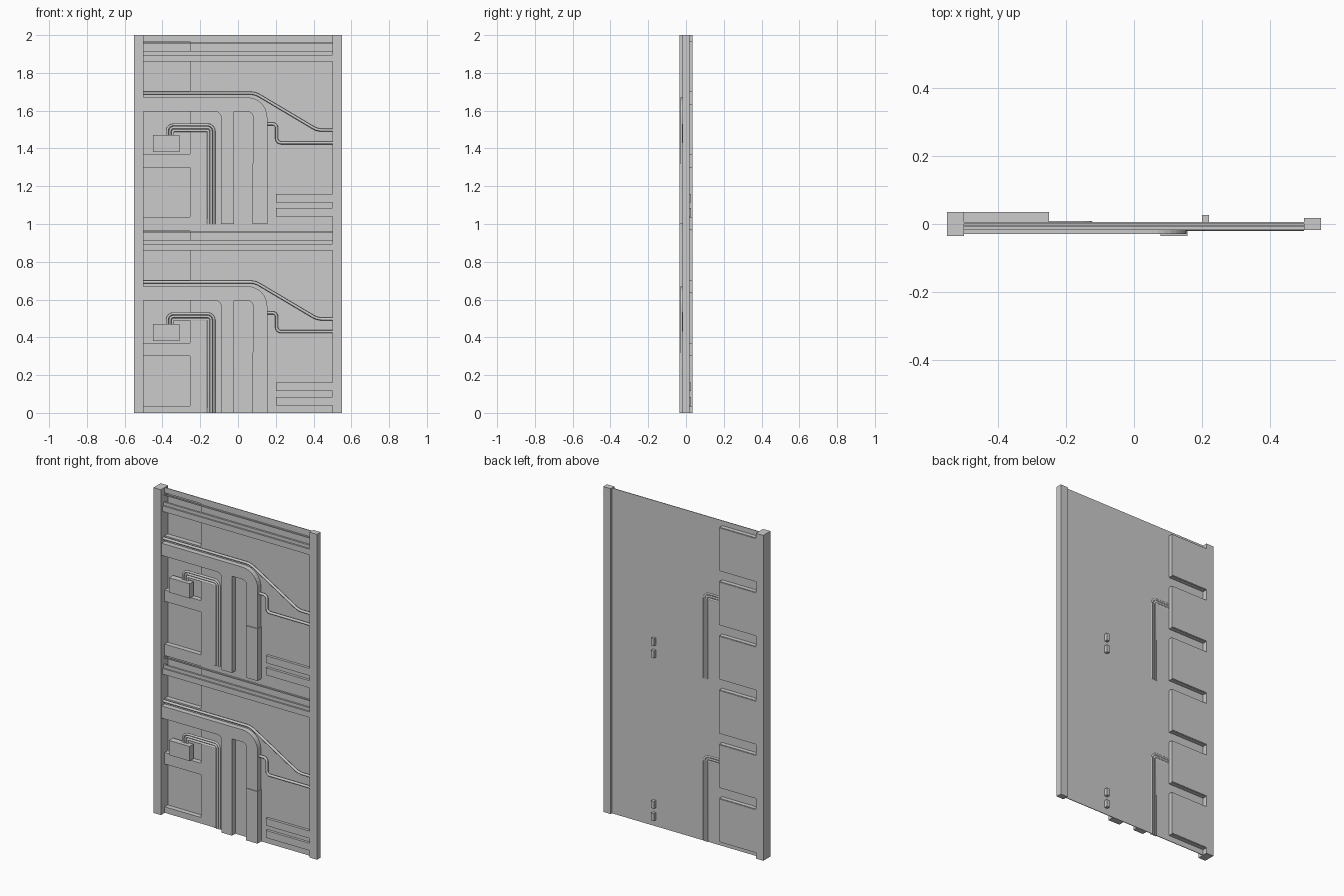
import bpy, bmesh, math
from mathutils import Vector

if "Cube" in bpy.data.objects:
    bpy.data.objects.remove(bpy.data.objects["Cube"])


def boxes(name, specs):
    """One mesh made of boxes given as (x0, x1, y0, y1, z0, z1)."""
    bm = bmesh.new()
    for x0, x1, y0, y1, z0, z1 in specs:
        vs = bmesh.ops.create_cube(bm, size=1)["verts"]
        for v in vs:
            v.co = (x0 + (v.co.x + .5) * (x1 - x0),
                    y0 + (v.co.y + .5) * (y1 - y0),
                    z0 + (v.co.z + .5) * (z1 - z0))
    return finish(name, bm)


def finish(name, bm):
    me = bpy.data.meshes.new(name)
    bm.to_mesh(me)
    bm.free()
    ob = bpy.data.objects.new(name, me)
    bpy.context.collection.objects.link(ob)
    return ob


def slab(name, pts, y0, y1):
    """Extrude an (x, z) outline from y0 to y1."""
    bm = bmesh.new()
    face = bm.faces.new([bm.verts.new((x, y0, z)) for x, z in pts])
    ext = bmesh.ops.extrude_face_region(bm, geom=[face])
    for v in ext["geom"]:
        if isinstance(v, bmesh.types.BMVert):
            v.co.y = y1
    bmesh.ops.recalc_face_normals(bm, faces=bm.faces)
    return finish(name, bm)


def arc(cx, cz, r, a0, a1, n=8):
    return [(cx + r * math.cos(math.radians(a0 + (a1 - a0) * i / n)),
             cz + r * math.sin(math.radians(a0 + (a1 - a0) * i / n))) for i in range(n + 1)]


def rounded(pts, r, n=6):
    """Round the inner corners of an (x, z) path."""
    p = [Vector(q) for q in pts]
    out = [p[0]]
    for a, b, c in zip(p, p[1:], p[2:]):
        u, w = (a - b).normalized(), (c - b).normalized()
        half = u.angle(w) / 2
        t = r / math.tan(half)
        mid = b + (u + w).normalized() * (r / math.sin(half))
        s, e = b + u * t - mid, b + w * t - mid
        for i in range(n + 1):
            out.append(mid + s.lerp(e, i / n).normalized() * r)
    return out + [p[-1]]


def pipe(name, pts, z, y, radius, bend):
    cu = bpy.data.curves.new(name, "CURVE")
    cu.dimensions = "3D"
    cu.bevel_depth, cu.bevel_resolution, cu.use_fill_caps = radius, 2, True
    path = rounded(pts, bend)
    sp = cu.splines.new("POLY")
    sp.points.add(len(path) - 1)
    for pt, q in zip(sp.points, path):
        pt.co = (q.x, y, q.y + z, 1)
    ob = bpy.data.objects.new(name, cu)
    bpy.context.collection.objects.link(ob)
    bpy.ops.object.select_all(action="DESELECT")
    ob.select_set(True)
    bpy.context.view_layer.objects.active = ob
    bpy.ops.object.convert(target="MESH")


# Side columns
boxes("left_column", [(-.55, -.5, -.035, .035, 0, 2)])
boxes("right_column", [(.5, .55, -.018, .018, 0, 2)])

# Wall plate with six openings along its left side, pockets behind them
Y0, Y1, T = .002, .006, .003
pockets = [(i / 3 + .037, i / 3 + .30) for i in range(6)]
edges = [0] + [z for p in pockets for z in p] + [2]
plate = [(-.25, .5, Y0, Y1, 0, 2)]
plate += [(-.5, -.25, Y0, Y1, a, b) for a, b in zip(edges[::2], edges[1::2])]
boxes("wall_plate", plate)
for a, b in pockets:
    boxes("rear_pocket", [(-.5, -.25, .032, .035, a, b),
                          (-.5, -.25, Y0, .032, a - T, a),
                          (-.5, -.25, Y0, .032, b, b + T),
                          (-.25 - T, -.25, Y0 + .001, .032, a, b)])

# Outline of the branching duct
duct = ([(-.5, .67)] + arc(.05, .565, .105, 90, 0) + [(.155, 0), (.08, 0)]
        + arc(.05, .565, .03, 0, 90, 5) + [(-.02, .595), (-.02, 0), (-.09, 0)]
        + arc(-.12, .565, .03, 0, 90, 5) + [(-.5, .595)])

for z in (0, 1):
    # Duct with a thicker sleeve on the right leg
    slab("branching_duct", [(x, h + z) for x, h in duct], -.030, .003)
    boxes("duct_sleeve", [(.078, .157, -.035, .003, z, z + .32)])

    # Horizontal beam, lip and upper trim
    boxes("cross_beam", [(-.5, .5, -.018, .003, z + .86, z + .895),
                         (-.5, .5, -.009, .003, z + .895, z + .915),
                         (-.5, .5, -.006, .003, z + .955, z + .962)])

    # Short rails with tabs through the plate
    for h in (.04, .115):
        boxes("short_rail", [(.2, .5, -.014, .003, z + h, z + h + .045)])
        boxes("rail_tab", [(.2, .22, .003, .026, z + h, z + h + .045)])

    # Long sloping pipe and the pipe leaving the duct
    pipe("sloping_pipe", [(-.5, .693), (.09, .693), (.42, .497), (.5, .497)], z, -.010, .008, .1)
    pipe("outlet_pipe", [(.15, .53), (.205, .53), (.205, .43), (.5, .43)], z, -.012, .008, .022)

    # Junction box with three parallel pipes
    boxes("junction_box", [(-.45, -.31, -.028, .011, z + .38, z + .47)])
    for i in range(3):
        d = i * .015
        pipe("conduit", [(-.375 + d, .46), (-.375 + d, .525 - d), (-.127 - d, .525 - d),
                         (-.127 - d, 0)], z, .002, .007, .034 - d)
